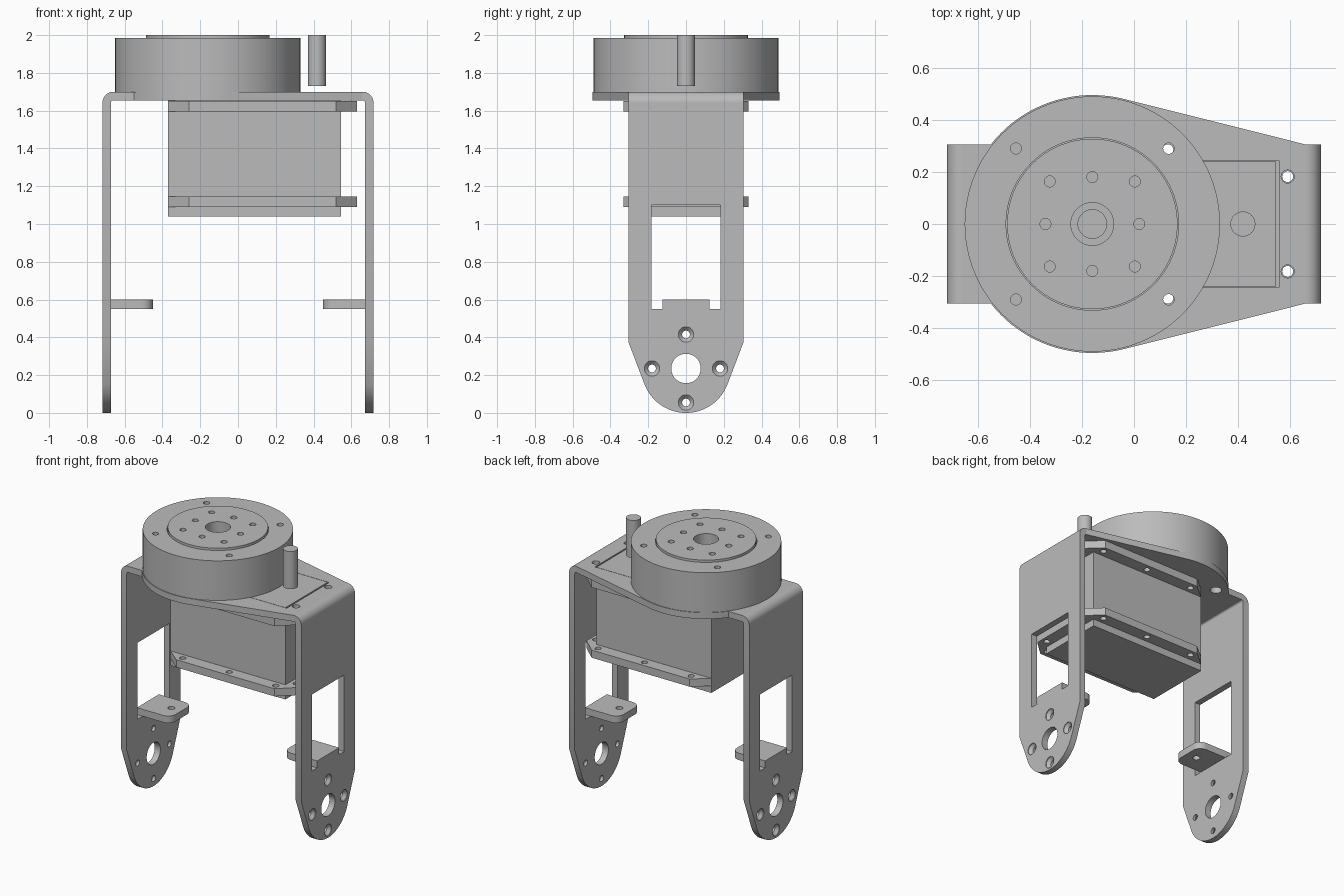
import bpy, bmesh
from math import cos, sin, pi, radians, atan2, acos, asin, hypot
from mathutils import Matrix, Vector

cube = bpy.data.objects.get("Cube")
if cube:
    bpy.data.objects.remove(cube)

grey = bpy.data.materials.new("plain grey")
grey.use_nodes = True
COLOUR = (0.5, 0.5, 0.5, 1)
grey.diffuse_color = COLOUR
grey.node_tree.nodes["Principled BSDF"].inputs["Base Color"].default_value = COLOUR


def add_prism(bm, pts, lo, hi, axis):
    """Extrude a 2D outline between lo and hi along an axis."""
    place = {"x": lambda a, b, h: (h, a, b),
             "y": lambda a, b, h: (a, h, b),
             "z": lambda a, b, h: (a, b, h)}[axis]
    low = [bm.verts.new(place(a, b, lo)) for a, b in pts]
    high = [bm.verts.new(place(a, b, hi)) for a, b in pts]
    bm.faces.new(low)
    bm.faces.new(high)
    n = len(pts)
    for i in range(n):
        j = (i + 1) % n
        bm.faces.new((low[i], low[j], high[j], high[i]))


def add_lathe(bm, profile, centre, axis=(0, 0, 1), seg=24):
    """Revolve (radius, height) points that start and end on the axis."""
    turn = Vector((0, 0, 1)).rotation_difference(Vector(axis)).to_matrix().to_4x4()
    m = Matrix.Translation(centre) @ turn
    rings = []
    for r, h in profile:
        count = seg if r else 1
        rings.append([bm.verts.new(m @ Vector((r * cos(2 * pi * i / seg),
                                              r * sin(2 * pi * i / seg), h)))
                      for i in range(count)])
    for a, b in zip(rings, rings[1:]):
        for i in range(seg):
            j = (i + 1) % seg
            ring = [a[i % len(a)], a[j % len(a)], b[j % len(b)], b[i % len(b)]]
            bm.faces.new(list(dict.fromkeys(ring)))


def drill(bm, centre, r, depth, axis=(0, 0, 1), seg=24):
    add_lathe(bm, [(0, -depth), (r, -depth), (r, depth), (0, depth)], centre, axis, seg)


def finish(name, bm):
    bmesh.ops.recalc_face_normals(bm, faces=bm.faces[:])
    mesh = bpy.data.meshes.new(name)
    bm.to_mesh(mesh)
    bm.free()
    mesh.materials.append(grey)
    ob = bpy.data.objects.new(name, mesh)
    bpy.context.collection.objects.link(ob)
    return ob


def activate(ob):
    bpy.ops.object.select_all(action="DESELECT")
    ob.select_set(True)
    bpy.context.view_layer.objects.active = ob


def smooth(ob):
    activate(ob)
    bpy.ops.object.shade_smooth_by_angle(angle=radians(25))


def cut(ob, cutter_bm):
    cutter = finish("cutter", cutter_bm)
    cutter.hide_render = True
    mod = ob.modifiers.new("holes", "BOOLEAN")
    mod.operation, mod.solver, mod.object = "DIFFERENCE", "EXACT", cutter
    activate(ob)
    bpy.ops.object.modifier_apply(modifier="holes")
    bpy.data.objects.remove(cutter)


def arc(cx, cy, r, a0, a1, n):
    return [(cx + r * cos(a0 + (a1 - a0) * i / n),
             cy + r * sin(a0 + (a1 - a0) * i / n)) for i in range(n + 1)]


def rect(a0, a1, b0, b1):
    return [(a0, b0), (a1, b0), (a1, b1), (a0, b1)]


def tangent(dx, dy, r, sign):
    """Angle on a circle where the line from an outside point touches it."""
    return atan2(dy, dx) + sign * acos(r / hypot(dx, dy))


HALF = 0.305                # half width of the bracket strip
INNER, OUTER = 0.672, 0.717  # faces of the legs
BEND_X, BEND_Z = 0.66, 1.643
PLATE_LOW, PLATE_TOP = 1.655, 1.70
CX = -0.16                  # axis of the rotary unit
EYE_Z, EYE_R = 0.235, 0.235  # rounded end of each leg

# Legs, bends and tabs, one set per side
for side, s in (("left", 1), ("right", -1)):
    bm = bmesh.new()
    t = tangent(HALF, 0.375 - EYE_Z, EYE_R, -1)
    outline = [(HALF, BEND_Z), (-HALF, BEND_Z), (-HALF, 0.375)]
    outline += arc(0, EYE_Z, EYE_R, -pi - t, t, 32) + [(HALF, 0.375)]
    add_prism(bm, outline, s * INNER, s * OUTER, "x")
    leg = finish(side + "_leg", bm)

    bm = bmesh.new()
    add_prism(bm, rect(-0.183, 0.183, 0.55, 1.10), s * 0.6, s * 0.8, "x")
    drill(bm, (s * 0.69, 0, EYE_Z), 0.078, 0.1, (1, 0, 0), 40)
    for i in range(4):
        pos = (s * OUTER, 0.18 * cos(i * pi / 2), EYE_Z + 0.18 * sin(i * pi / 2))
        add_lathe(bm, [(0, -0.1), (0.021, -0.1), (0.021, -0.025), (0.041, -0.005),
                       (0.041, 0.03), (0, 0.03)], pos, (s, 0, 0))
    cut(leg, bm)
    smooth(leg)

    bm = bmesh.new()
    section = arc(BEND_X, BEND_Z, 0.057, 0, pi / 2, 10)
    section += arc(BEND_X, BEND_Z, 0.012, pi / 2, 0, 6)
    add_prism(bm, [(s * x, z) for x, z in section], -HALF, HALF, "y")
    smooth(finish(side + "_bend", bm))

    bm = bmesh.new()
    tab = [(OUTER, -0.125), (OUTER, 0.125)]
    tab += arc(0.51, 0.065, 0.06, pi / 2, pi, 8) + arc(0.51, -0.065, 0.06, pi, 1.5 * pi, 8)
    add_prism(bm, [(s * x, y) for x, y in tab], 0.55, 0.60, "z")
    tab_ob = finish(side + "_tab", bm)
    bm = bmesh.new()
    drill(bm, (s * 0.53, 0, 0.575), 0.024, 0.1)
    cut(tab_ob, bm)
    smooth(tab_ob)

# Top plate: round under the rotary unit, tapering to the left leg
R = 0.495
t = tangent(BEND_X - CX, HALF, R, 1)
u = pi - asin(HALF / R)
outline = [(BEND_X, -HALF), (BEND_X, HALF)] + arc(CX, 0, R, t, u, 20)
outline += [(-BEND_X, HALF), (-BEND_X, -HALF)] + arc(CX, 0, R, -u, -t, 20)
bm = bmesh.new()
add_prism(bm, outline, PLATE_LOW, PLATE_TOP, "z")
plate = finish("top_plate", bm)
bm = bmesh.new()
add_prism(bm, rect(-0.376, 0.556, -0.243, 0.243), 1.6, 1.8, "z")
for sy in (-1, 1):
    drill(bm, (0.59, sy * 0.182, 1.68), 0.025, 0.1)
    drill(bm, (CX + 0.293, sy * 0.29, 1.68), 0.022, 0.1)
    drill(bm, (CX - 0.293, sy * 0.29, 1.68), 0.038, 0.1)
cut(plate, bm)
smooth(plate)

# Rotary housing with a shallow groove around the hub
bm = bmesh.new()
add_lathe(bm, [(0, 1.70), (0.49, 1.70), (0.49, 1.985), (0.331, 1.985), (0.331, 1.96),
               (0, 1.96)], (CX, 0, 0), seg=96)
housing = finish("rotary_housing", bm)
bm = bmesh.new()
for sy in (-1, 1):
    drill(bm, (CX + 0.293, sy * 0.29, 1.85), 0.021, 0.3)
    drill(bm, (CX - 0.293, sy * 0.29, 2.0), 0.021, 0.12)
drill(bm, (CX, 0, 2.0), 0.09, 0.2)
cut(housing, bm)
smooth(housing)

# Rotor hub with stepped bore and ring of screw holes
bm = bmesh.new()
add_lathe(bm, [(0, 1.84), (0.055, 1.84), (0.055, 1.9), (0.082, 1.9), (0.082, 2.0),
               (0.327, 2.0), (0.327, 1.955), (0.095, 1.955), (0.095, 1.82), (0, 1.82)],
          (CX, 0, 0), seg=96)
hub = finish("rotor_hub", bm)
bm = bmesh.new()
for i in range(8):
    r = 0.18 if i % 2 == 0 else 0.231
    drill(bm, (CX + r * cos(i * pi / 4), r * sin(i * pi / 4), 2.0), 0.021, 0.08)
cut(hub, bm)
smooth(hub)

# Locating pin
bm = bmesh.new()
add_lathe(bm, [(0, 1.73), (0.048, 1.73), (0.048, 2.0), (0, 2.0)], (0.418, 0, 0), seg=32)
smooth(finish("locating_pin", bm))

# Motor body and its two chamfered flanges
bm = bmesh.new()
add_prism(bm, rect(-0.37, 0.545, -0.24, 0.24), 1.04, PLATE_TOP, "z")
finish("motor_body", bm)
half = [(0.63, 0.23), (0.52, 0.33), (-0.26, 0.33), (-0.37, 0.24)]
outline = half + [(x, -y) for x, y in reversed(half)]
for name, z in (("lower_flange", 1.09), ("upper_flange", 1.595)):
    bm = bmesh.new()
    add_prism(bm, outline, z, z + 0.055, "z")
    flange = finish(name, bm)
    bm = bmesh.new()
    for x in (-0.24, 0.13, 0.5):
        for sy in (-1, 1):
            drill(bm, (x, sy * 0.285, z), 0.021, 0.1, seg=20)
    for sy in (-1, 1):
        drill(bm, (0.59, sy * 0.182, z), 0.021, 0.1, seg=20)
    cut(flange, bm)
    smooth(flange)
